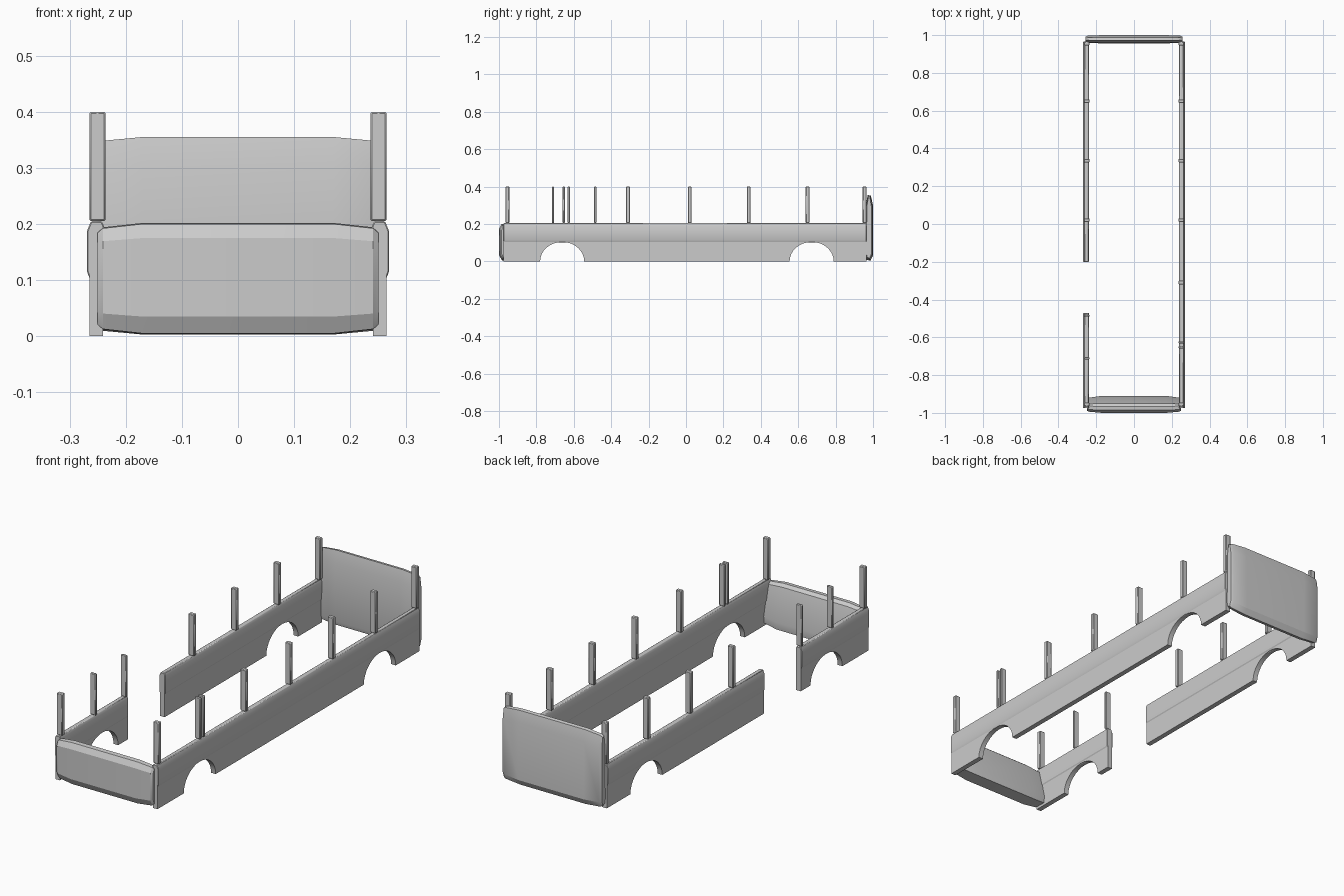
import bpy, bmesh, math

if "Cube" in bpy.data.objects:
    bpy.data.objects.remove(bpy.data.objects["Cube"], do_unlink=True)

grey = bpy.data.materials.new("light_grey")
grey.use_nodes = True
colour = (0.6, 0.6, 0.6, 1)
grey.diffuse_color = colour
grey.node_tree.nodes["Principled BSDF"].inputs["Base Color"].default_value = colour


def finish(bm, name, bevel=0):
    bmesh.ops.recalc_face_normals(bm, faces=bm.faces)
    mesh = bpy.data.meshes.new(name)
    bm.to_mesh(mesh)
    bm.free()
    mesh.materials.append(grey)
    obj = bpy.data.objects.new(name, mesh)
    bpy.context.collection.objects.link(obj)
    if bevel:
        mod = obj.modifiers.new("Bevel", "BEVEL")
        mod.width = bevel
        mod.segments = 1
    bpy.ops.object.select_all(action="DESELECT")
    obj.select_set(True)
    bpy.context.view_layer.objects.active = obj
    bpy.ops.object.shade_smooth_by_angle(angle=math.radians(25))
    return obj


def loft(sections, name, bevel=0):
    """Bridge equal-length closed rings and cap both ends."""
    bm = bmesh.new()
    rings = [[bm.verts.new(p) for p in ring] for ring in sections]
    for a, b in zip(rings, rings[1:]):
        for i in range(len(a)):
            j = (i + 1) % len(a)
            bm.faces.new((a[i], a[j], b[j], b[i]))
    bm.faces.new(rings[0])
    bm.faces.new(rings[-1])
    return finish(bm, name, bevel)


def box(name, x, y, z, bevel):
    rings = [[(x[0], v, h), (x[1], v, h), (x[1], w, h), (x[0], w, h)]
             for h in z for v, w in [y]]
    return loft(rings, name, bevel)


def end_panel(name, profile, stations):
    """Sweep a side profile across the width, shrinking it toward the ends."""
    cy = sum(p[0] for p in profile) / len(profile)
    cz = (min(p[1] for p in profile) + max(p[1] for p in profile)) / 2
    full = [(-x, a, b) for x, a, b in stations] + stations[::-1]
    loft([[(x, cy + (y - cy) * sy, cz + (z - cz) * sz) for y, z in profile]
          for x, sy, sz in full], name)


def skirt(name, side, y0, y1, arches):
    """Lower side plate with wheel arches cut from its bottom edge."""
    outline = [(y0, 0)]
    for c in arches:
        outline += [(c - 0.118 * math.cos(t), 0.104 * math.sin(t))
                    for t in (math.pi * i / 16 for i in range(17))]
    outline += [(y1, 0), (y1, 0.115), (y0, 0.115)]
    loft([[(side * x, y, z) for y, z in outline] for x in (0.241, 0.265)], name)


def rail(name, side, y0, y1):
    """Upper side band with chamfered edges."""
    section = [(0.244, 0.102), (0.264, 0.102), (0.269, 0.115), (0.269, 0.188),
               (0.262, 0.205), (0.243, 0.205), (0.238, 0.194), (0.238, 0.113)]
    loft([[(side * x, y, z) for x, z in section] for y in (y0, y1)], name, 0.002)


# Side walls: one unbroken, the other with a doorway
front_arch, rear_arch = -0.662, 0.672
for name, side, y0, y1, arches in (
        ("left_wall", 1, -0.975, 0.965, (front_arch, rear_arch)),
        ("right_front_wall", -1, -0.975, -0.472, (front_arch,)),
        ("right_rear_wall", -1, -0.2, 0.965, (rear_arch,))):
    skirt(name + "_skirt", side, y0, y1, arches)
    rail(name + "_rail", side, y0, y1)

# Window pillars
shared = [-0.955, 0.02, 0.335, 0.65, 0.955]
for label, side, extra in (("left", 1, [-0.653, -0.627, -0.31]),
                           ("right", -1, [-0.711, -0.485])):
    for i, y in enumerate(sorted(shared + extra)):
        half = 0.006 if y in (-0.653, -0.627, -0.711, -0.485) else 0.01
        box(f"{label}_pillar_{i + 1}", (side * 0.236, side * 0.265),
            (y - half, y + half), (0.205, 0.4), 0.003)

# Low front panel, thicker at the bottom
end_panel("front_panel",
          [(-0.984, 0.005), (-1.0, 0.035), (-1.0, 0.175), (-0.986, 0.2),
           (-0.965, 0.202), (-0.95, 0.19), (-0.91, 0.04), (-0.915, 0.004)],
          [(0.25, 0.65, 0.84), (0.241, 0.82, 0.92), (0.17, 1, 1)])

# Tall rear panel
end_panel("rear_panel",
          [(0.962, 0.01), (0.985, 0.003), (1.0, 0.03), (1.0, 0.3),
           (0.988, 0.352), (0.972, 0.355), (0.96, 0.3), (0.956, 0.03)],
          [(0.257, 0.6, 0.92), (0.245, 0.85, 0.96), (0.17, 1, 1)])
